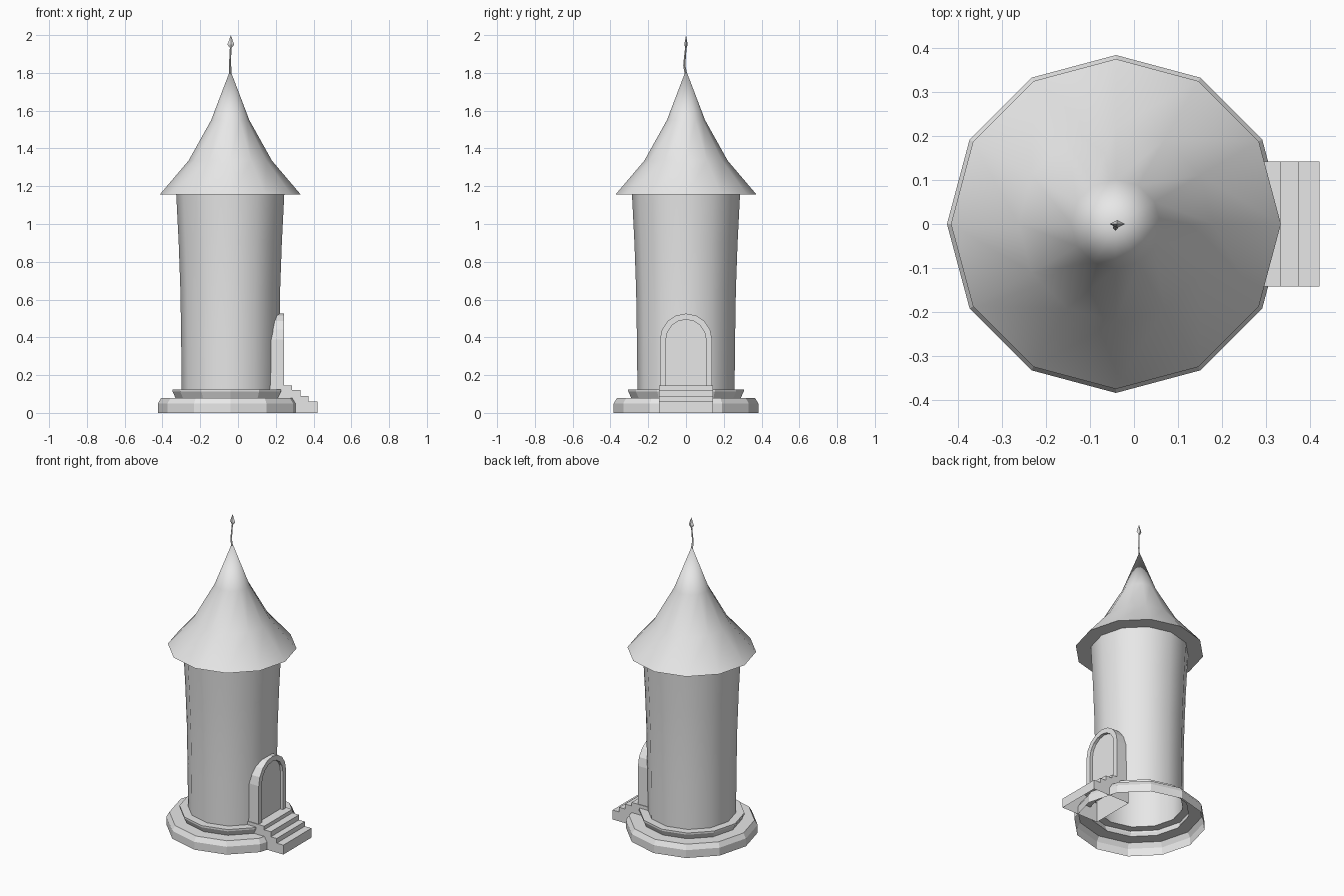
import bpy, bmesh
from math import sin, cos, pi, radians

cube = bpy.data.objects.get("Cube")
if cube:
    bpy.data.objects.remove(cube, do_unlink=True)

stone = bpy.data.materials.new("light_grey")
stone.use_nodes = True
GREY = (0.8, 0.8, 0.8, 1)
stone.diffuse_color = GREY
stone.node_tree.nodes["Principled BSDF"].inputs["Base Color"].default_value = GREY

CX = -0.041      # tower axis
SIDES = 12


def finish(name, bm, smooth=False):
    bmesh.ops.remove_doubles(bm, verts=bm.verts[:], dist=0.0001)
    mesh = bpy.data.meshes.new(name)
    bm.to_mesh(mesh)
    bm.free()
    mesh.materials.append(stone)
    if smooth:
        mesh.shade_smooth()
        mesh.set_sharp_from_angle(angle=radians(35))
    obj = bpy.data.objects.new(name, mesh)
    bpy.context.collection.objects.link(obj)
    return obj


def bridge(bm, a, b, closed=True):
    """Join two rows of vertices with quads."""
    n = len(a)
    for i in range(n if closed else n - 1):
        j = (i + 1) % n
        bm.faces.new((a[i], a[j], b[j], b[i]))


def lathe(name, profile, smooth):
    """Turn a bottom-to-top (radius, height) profile around the tower axis."""
    bm = bmesh.new()
    rings = [[bm.verts.new((CX + r * cos(2 * pi * k / SIDES), r * sin(2 * pi * k / SIDES), z))
              for k in range(SIDES)] for r, z in profile]
    for low, high in zip(rings, rings[1:]):
        bridge(bm, low, high)
    return finish(name, bm, smooth)


# Stepped plinth, wall and flared roof with a flat soffit
lathe("plinth", [(0.383, 0), (0.383, 0.05), (0.365, 0.08), (0.29, 0.08),
                 (0.306, 0.113), (0.306, 0.124), (0.255, 0.124)], False)
lathe("tower_wall", [(0.257, 0.124), (0.26, 0.4), (0.264, 0.65),
                     (0.273, 0.9), (0.286, 1.156)], True)
lathe("roof", [(0.28, 1.155), (0.374, 1.155), (0.221, 1.335),
               (0.101, 1.55), (0.0, 1.815)], True)

# Entrance steps, an open-bottomed shell
HALF = 0.142
steps = [(0.16, 0), (0.16, 0.145), (0.285, 0.145), (0.285, 0.122), (0.332, 0.122),
         (0.332, 0.09), (0.373, 0.09), (0.373, 0.06), (0.42, 0.06), (0.42, 0)]
bm = bmesh.new()
near, far = [[bm.verts.new((x, y, z)) for x, z in steps] for y in (-HALF, HALF)]
bridge(bm, near, far, closed=False)
bm.faces.new(near[::-1])
bm.faces.new(far)
bmesh.ops.recalc_face_normals(bm, faces=bm.faces[:])
finish("entrance_steps", bm)


# Arched doorway: raised frame and a recessed door
def arch(bm, x, radius, segments=8, spring=0.388, bottom=0.14):
    pts = [(radius, bottom)]
    pts += [(radius * cos(pi * k / segments), spring + radius * sin(pi * k / segments))
            for k in range(segments + 1)]
    pts.append((-radius, bottom))
    return [bm.verts.new((x, y, z)) for y, z in pts]


FRONT, PANEL, BACK = 0.243, 0.225, 0.16
bm = bmesh.new()
loops = [arch(bm, x, r) for x, r in
         ((BACK, 0.138), (FRONT, 0.138), (FRONT, 0.106), (PANEL, 0.106))]
for a, b in zip(loops, loops[1:]):
    bridge(bm, a, b)
finish("door_frame", bm)

bm = bmesh.new()
bm.faces.new(arch(bm, PANEL, 0.106))
finish("door", bm)


# Finial: bent rod and a flattened spear tip, both four-sided
def diamond_tube(name, rings):
    bm = bmesh.new()
    rows = [[bm.verts.new((CX + dx + rx * c, dy + ry * s, z))
             for c, s in ((1, 0), (0, 1), (-1, 0), (0, -1))]
            for dx, dy, z, rx, ry in rings]
    for a, b in zip(rows, rows[1:]):
        bridge(bm, a, b)
    return finish(name, bm)


diamond_tube("finial_rod", [(0, 0, 1.79, 0.007, 0.007), (-0.001, -0.009, 1.84, 0.006, 0.006),
                            (0, -0.006, 1.88, 0.005, 0.005), (0.002, 0, 1.94, 0.004, 0.004)])
diamond_tube("finial_tip", [(0.003, 0, 1.932, 0.004, 0.003), (0.003, 0, 1.95, 0.018, 0.009),
                            (0.003, 0, 2.0, 0, 0)])
